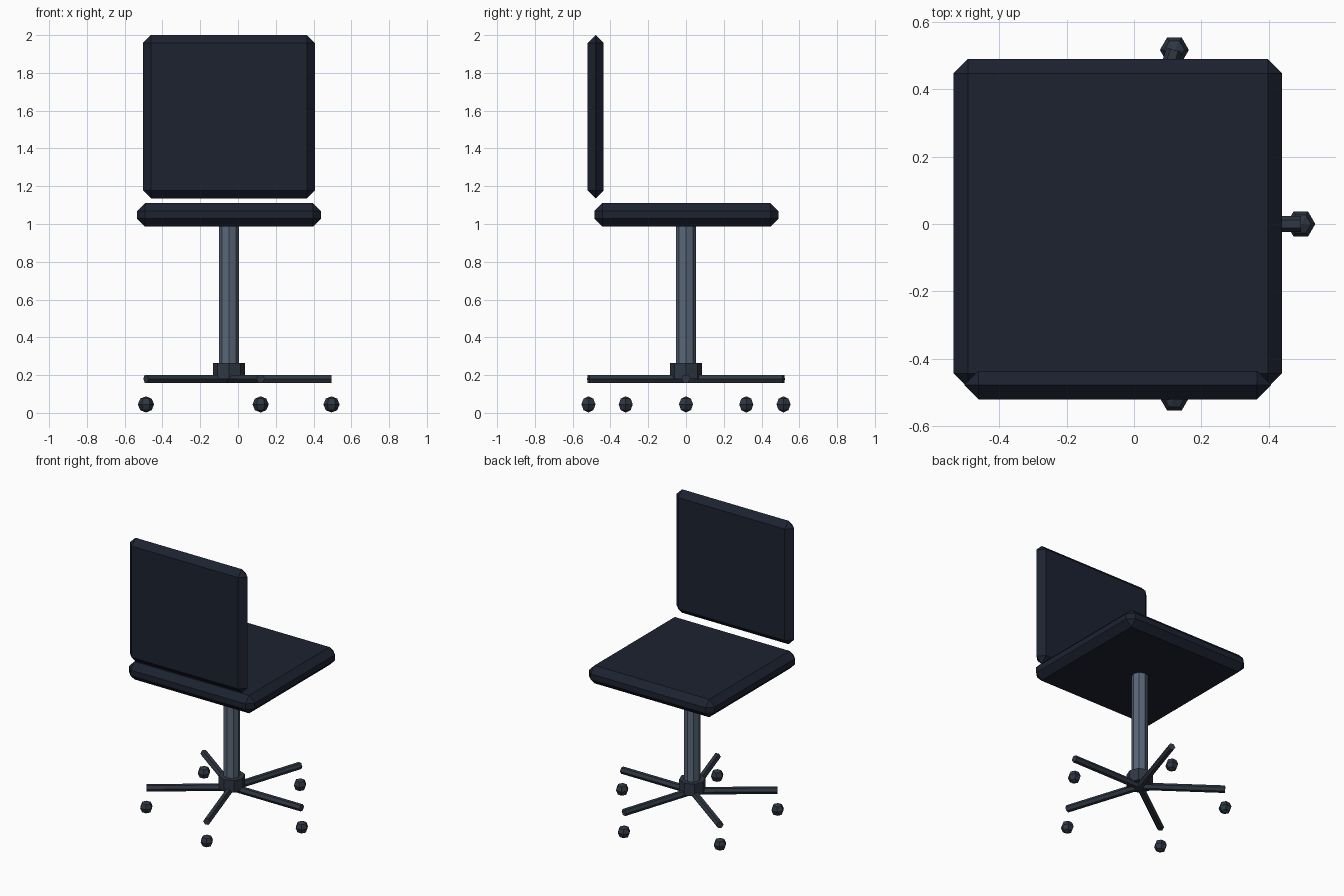
import bpy
from math import radians, sin, cos, pi

if "Cube" in bpy.data.objects:
    bpy.data.objects.remove(bpy.data.objects["Cube"])

CX = -0.048          # chair axis in x
REACH = 0.543        # length of the base arms


def material(name, r, g, b):
    m = bpy.data.materials.new(name)
    m.diffuse_color = (r, g, b, 1)
    m.use_nodes = True
    m.node_tree.nodes["Principled BSDF"].inputs["Base Color"].default_value = m.diffuse_color
    return m


fabric = material("dark_fabric", 0.012, 0.016, 0.030)
steel = material("steel", 0.10, 0.135, 0.19)
dark = material("dark_plastic", 0.028, 0.038, 0.055)


def finish(name, mat):
    ob = bpy.context.object
    ob.name = name
    ob.data.materials.append(mat)
    return ob


def cushion(name, center, size, chamfer):
    bpy.ops.mesh.primitive_cube_add(size=1, location=center)
    ob = finish(name, fabric)
    ob.data.transform(ob.matrix_basis.Diagonal((*size, 1)))
    bev = ob.modifiers.new("chamfer", 'BEVEL')
    bev.width = chamfer
    bev.segments = 1
    bev.limit_method = 'NONE'


def post(name, sides, radius, z0, z1, mat):
    bpy.ops.mesh.primitive_cylinder_add(vertices=sides, radius=radius, depth=z1 - z0,
                                        location=(CX, 0, (z0 + z1) / 2))
    finish(name, mat)


# Cushions
cushion("seat", (CX, 0.002, 1.048), (0.975, 0.975, 0.125), 0.0425)
cushion("backrest", (CX, -0.478, 1.568), (0.91, 0.085, 0.865), 0.0422)

# Centre column and hub
post("column", 8, 0.053, 0.18, 0.99, steel)
post("hub", 8, 0.085, 0.18, 0.265, dark)

# Five-star base with low-poly casters
for i in range(5):
    a = i * 2 * pi / 5
    bpy.ops.mesh.primitive_cylinder_add(
        vertices=6, radius=0.024, depth=REACH,
        location=(CX + cos(a) * REACH / 2, sin(a) * REACH / 2, 0.18),
        rotation=(0, radians(90), a))
    finish(f"base_arm_{i + 1}", dark)
    bpy.ops.mesh.primitive_uv_sphere_add(
        segments=6, ring_count=4, radius=0.043,
        location=(CX + cos(a) * REACH, sin(a) * REACH, 0.045),
        rotation=(0, 0, radians(30)))
    finish(f"caster_{i + 1}", dark)
